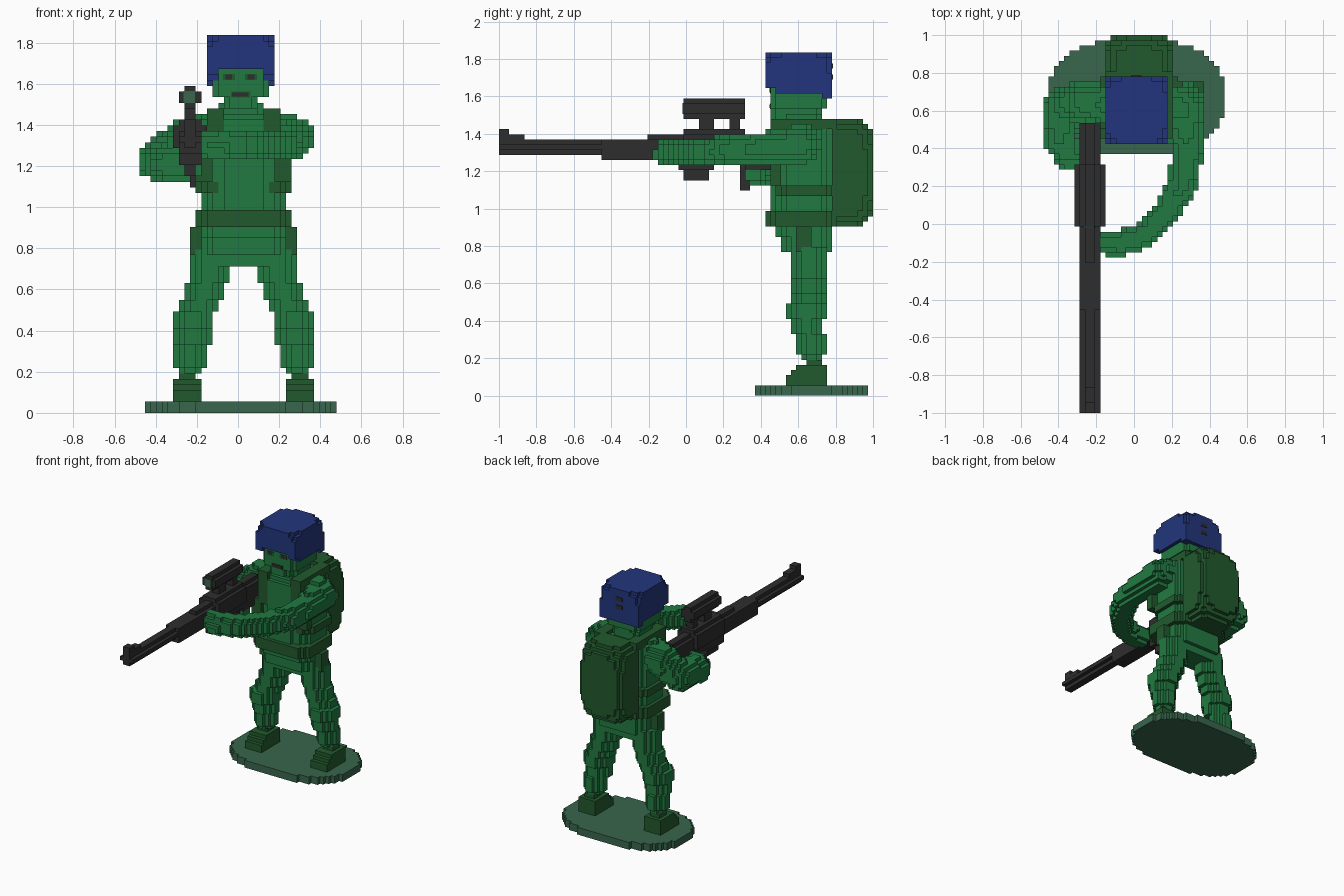
import bpy, bmesh, math
from mathutils import Vector

cube = bpy.data.objects.get("Cube")
if cube:
    bpy.data.objects.remove(cube, do_unlink=True)

V = 2 / 73                                   # edge of one block
ORG = Vector((-17.5 * V, -1.0, 0.0))
taken = set()                                # cells already owned by a part


def material(name, r, g, b):
    m = bpy.data.materials.new(name)
    m.diffuse_color = (r, g, b, 1)
    m.use_nodes = True
    bsdf = next(n for n in m.node_tree.nodes if n.type == 'BSDF_PRINCIPLED')
    bsdf.inputs["Base Color"].default_value = (r, g, b, 1)
    return m


GREEN = material("uniform green", 0.0153, 0.195, 0.053)
DARK = material("dark green", 0.016, 0.102, 0.027)
BASE = material("grey green", 0.04, 0.133, 0.073)
BLUE = material("helmet blue", 0.016, 0.036, 0.202)
BLACK = material("gun black", 0.027, 0.027, 0.027)


def span(lo, hi, axis):
    a = round((lo - ORG[axis]) / V)
    return range(a, max(a + 1, round((hi - ORG[axis]) / V)))


def centre(c):
    return ORG + Vector((c[0] + .5, c[1] + .5, c[2] + .5)) * V


def box(x0, x1, y0, y1, z0, z1, cut=0):
    """Block of cells; cut trims its upright corners."""
    X, Y, Z = span(x0, x1, 0), span(y0, y1, 1), span(z0, z1, 2)
    return {(i, j, k) for i in X for j in Y for k in Z
            if min(i - X[0], X[-1] - i) + min(j - Y[0], Y[-1] - j) >= cut}


def rounded(c, r, n):
    """Superellipsoid of cells."""
    cells = box(*[v for a, b in zip(c, r) for v in (a - b - V, a + b + V)])
    return {q for q in cells
            if sum(abs((p - a) / b) ** n for p, a, b in zip(centre(q), c, r)) <= 1}


def limb(points):
    """Round tube of cells along (x, y, z, radius) points."""
    out = set()
    for p, q in zip(points, points[1:]):
        a, b, r = Vector(p[:3]), Vector(q[:3]), max(p[3], q[3])
        lim = [v for s, e in zip(a, b) for v in (min(s, e) - r - V, max(s, e) + r + V)]
        for c in box(*lim):
            pt = centre(c)
            t = max(0, min(1, (pt - a).dot(b - a) / (b - a).length_squared))
            if (pt - a.lerp(b, t)).length <= p[3] + (q[3] - p[3]) * t:
                out.add(c)
    return out


def mirror(cells):
    return {(36 - i, j, k) for i, j, k in cells}


def both(cells):
    return cells | mirror(cells)


def finish(name, bm, mat):
    me = bpy.data.meshes.new(name)
    bm.to_mesh(me)
    bm.free()
    me.materials.append(mat)
    ob = bpy.data.objects.new(name, me)
    bpy.context.collection.objects.link(ob)
    return ob


def part(name, mat, *shapes):
    """Skin the outside of a union of cells."""
    cells = set().union(*shapes) - taken
    taken.update(cells)
    bm, verts = bmesh.new(), {}
    for c in cells:
        for ax in range(3):
            for side in (0, 1):
                nb = list(c)
                nb[ax] += 2 * side - 1
                if tuple(nb) in cells:
                    continue
                ring = []
                for u, w in ((0, 0), (1, 0), (1, 1), (0, 1)):
                    k = list(c)
                    k[ax] += side
                    k[(ax + 1) % 3] += u
                    k[(ax + 2) % 3] += w
                    k = tuple(k)
                    if k not in verts:
                        verts[k] = bm.verts.new(ORG + Vector(k) * V)
                    ring.append(verts[k])
                bm.faces.new(ring if side else ring[::-1])
    bmesh.ops.dissolve_limit(bm, angle_limit=0.01, verts=bm.verts[:], edges=bm.edges[:])
    return finish(name, bm, mat)


def plate(name, mat, x0, x1, y, z0, z1, thick=0.004):
    """Thin painted detail facing front or back."""
    bm = bmesh.new()
    bmesh.ops.create_cube(bm, size=1)
    for v in bm.verts:
        v.co = ((x0 + x1) / 2 + v.co.x * (x1 - x0), y + v.co.y * thick * 2,
                (z0 + z1) / 2 + v.co.z * (z1 - z0))
    return finish(name, bm, mat)


# Oval stand
part("base", BASE, {c for c in box(-.46, .48, .36, .98, 0, .055)
                    if abs((centre(c).x - .012) / .47) ** 2.5
                    + abs((centre(c).y - .672) / .305) ** 2.5 <= 1})

# Boots and legs
boot = (box(-.315, -.18, .535, .755, .055, .11) | box(-.315, -.18, .56, .755, .11, .137)
        | box(-.315, -.18, .6, .755, .137, .165) | box(-.29, -.2, .64, .73, .165, .19))
part("right_boot", DARK, boot)
part("left_boot", DARK, mirror(boot))
leg_rows = [(.19, .22, -.29, -.17, .6, .755), (.22, .33, -.315, -.15, .59, .755),
            (.33, .41, -.315, -.13, .56, .73), (.41, .5, -.315, -.12, .535, .74),
            (.5, .55, -.29, -.1, .56, .74), (.55, .64, -.265, -.08, .56, .74),
            (.64, .72, -.235, -.045, .56, .755), (.72, .8, -.225, .02, .55, .76)]
leg = set().union(*(box(x0, x1, y0, y1, z0, z1, 2) for z0, z1, x0, x1, y0, y1 in leg_rows))
part("right_leg", GREEN, leg)
part("left_leg", GREEN, mirror(leg))

# Hips, belt and side pouches
part("side_pouches", DARK, both(box(-.235, -.18, .59, .68, .77, .91)))
part("hips", GREEN, box(-.05, .1, .56, .76, .72, .78), box(-.17, .22, .51, .78, .77, .85, 2),
     box(-.18, .235, .48, .78, .85, .91, 2))
part("belt", DARK, box(-.205, .255, .43, .82, .91, .985, 2))

# Backpack and its harness
pack = {c for c in rounded((.027, .76, 1.19), (.19, .25, .295), 4) if centre(c).y > .78}
part("backpack", DARK, pack)
part("chest_band", DARK, box(-.2, .255, .47, .8, 1.07, 1.125, 2) - box(-.09, .14, .4, .6, 1, 1.2))
part("shoulder_straps", DARK, both(
    box(-.15, -.07, .45, .8, 1.43, 1.48) | box(-.14, -.08, .45, .5, 1.22, 1.43)
    | box(-.2, -.12, .45, .5, 1.12, 1.25)))

# Torso with a raised chest panel
part("torso", GREEN, box(-.17, .225, .48, .79, .985, 1.2, 2), box(-.17, .225, .47, .79, 1.2, 1.43, 2),
     box(-.15, .2, .48, .79, 1.43, 1.46, 2), box(-.1, .15, .45, .5, .985, 1.43, 1))

# Rifle
part("rifle_barrel", BLACK, box(-.265, -.21, -1, .1, 1.29, 1.37), box(-.29, -.18, -1, .1, 1.315, 1.345),
     box(-.265, -.21, -1, -.95, 1.37, 1.43), box(-.265, -.21, -.95, -.87, 1.37, 1.4))
part("rifle_stock", BLACK, box(-.29, -.18, -.45, .54, 1.26, 1.37),
     box(-.265, -.21, -.2, .54, 1.37, 1.4), box(-.29, -.18, .32, .54, 1.2, 1.37))
part("rifle_receiver", BLACK, box(-.315, -.155, 0, .32, 1.29, 1.4), box(-.29, -.18, 0, .32, 1.23, 1.43))
part("magazine", BLACK, box(-.29, -.18, -.04, .15, 1.2, 1.26), box(-.265, -.21, -.015, .13, 1.15, 1.2))
part("grip", BLACK, box(-.24, -.21, .29, .345, 1.1, 1.26))
part("scope", BLACK, box(-.265, -.21, .06, .15, 1.4, 1.51), box(-.265, -.21, .22, .3, 1.4, 1.51),
     box(-.29, -.18, -.015, .315, 1.51, 1.565), box(-.265, -.21, -.015, .315, 1.48, 1.59))
plate("scope_lens", BASE, -.265, -.21, -.016, 1.505, 1.565)

# Arms
part("left_arm", GREEN, limb([
    (.15, .63, 1.36, .1), (.265, .61, 1.34, .105), (.285, .4, 1.32, .085), (.26, .22, 1.31, .08),
    (.17, .06, 1.3, .075), (.06, -.06, 1.3, .07), (-.06, -.1, 1.3, .07), (-.14, -.1, 1.3, .065)]))
part("right_arm", GREEN, limb([
    (-.13, .63, 1.35, .1), (-.27, .65, 1.32, .105), (-.38, .62, 1.23, .1),
    (-.395, .45, 1.215, .09), (-.34, .36, 1.2, .08), (-.24, .36, 1.195, .07)]))

# Helmet, with an open front edge
shell = {c for c in rounded((.012, .6, 1.62), (.172, .187, .228), 6)
         if centre(c).z > (1.59 if centre(c).y > .72 else 1.62)}
part("helmet", BLUE, shell - box(-.1, .12, .4, .5, 1.58, 1.67) - box(-.2, .2, .4, .48, 1.58, 1.645))
for z in (1.69, 1.75):
    plate("helmet_rear_stud", BLACK, -.015, .04, .781, z, z + V)

# Head and neck
part("head", GREEN, box(-.1, .12, .5, .72, 1.43, 1.5, 1), box(-.08, .1, .455, .73, 1.48, 1.54, 1),
     box(-.13, .145, .455, .76, 1.54, 1.7, 1))

# Eyes and mouth
for x in (-.044, .063):
    plate("eye_surround", DARK, x - .03, x + .03, .4515, 1.617, 1.647, .003)
    plate("eye", BLACK, x - .016, x + .016, .4505, 1.62, 1.645)
plate("mouth_surround", DARK, -.035, .06, .4515, 1.533, 1.562, .003)
plate("mouth", BLACK, -.028, .052, .4505, 1.537, 1.558)
